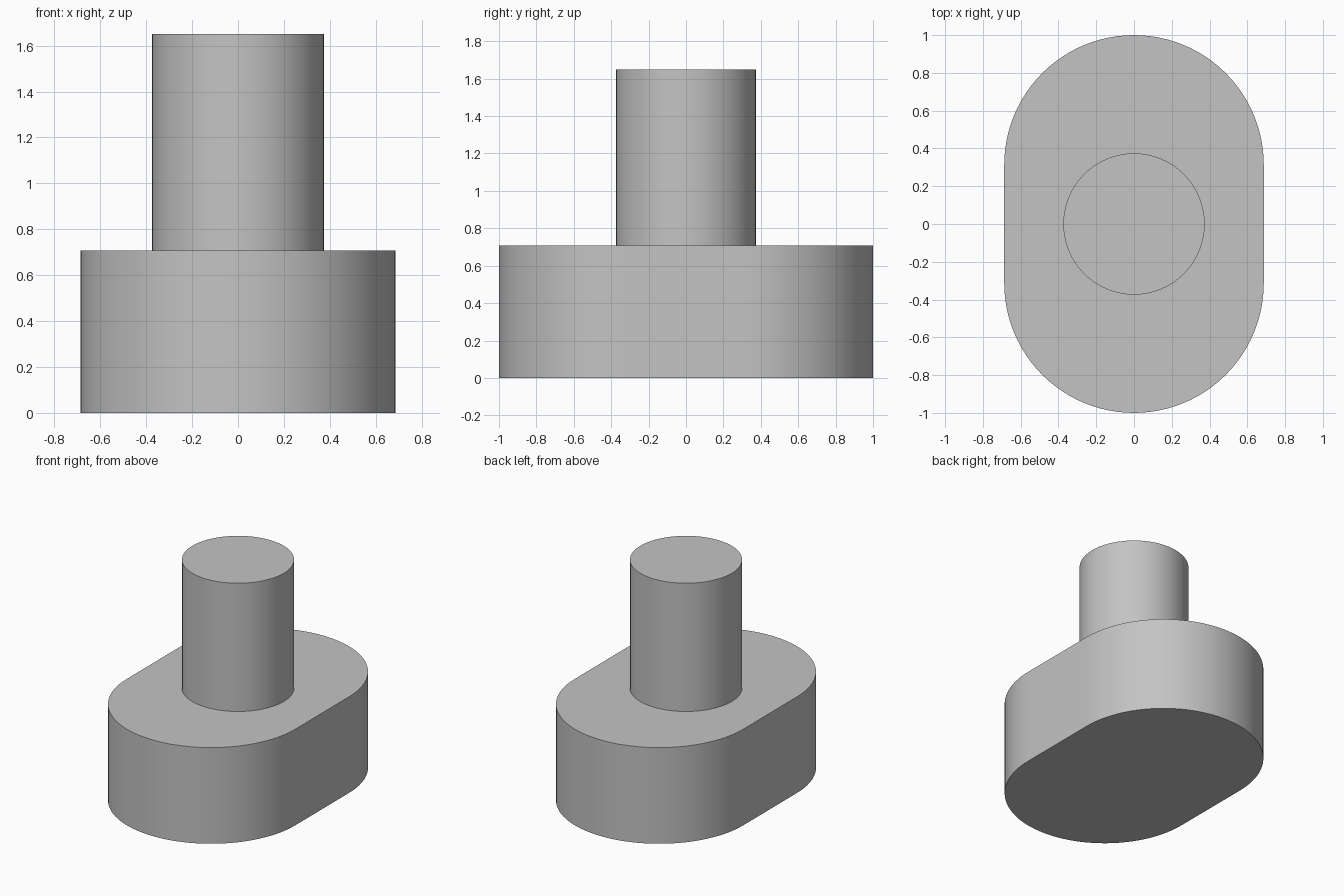
import bpy
import bmesh
from math import sin, cos, pi, radians

cube = bpy.data.objects.get("Cube")
if cube:
    bpy.data.objects.remove(cube, do_unlink=True)

# Plain grey for the whole model
GREY = (0.55, 0.55, 0.55, 1.0)
grey = bpy.data.materials.new("plain grey")
grey.use_nodes = True
grey.diffuse_color = GREY
grey.node_tree.nodes["Principled BSDF"].inputs["Base Color"].default_value = GREY


def slot_outline(radius, offset, steps):
    """Two half circles, their centres moved apart along y by the offset."""
    points = []
    for side, start in ((1, 0), (-1, pi)):
        for i in range(steps + 1):
            a = start + pi * i / steps
            points.append((radius * cos(a), radius * sin(a) + side * offset))
    return points


def circle_outline(radius, steps):
    return [(radius * cos(2 * pi * i / steps), radius * sin(2 * pi * i / steps))
            for i in range(steps)]


def extrude_outline(name, outline, bottom, top):
    """Solid prism from an outline, smooth round the side with sharp rims."""
    bm = bmesh.new()
    face = bm.faces.new([bm.verts.new((x, y, bottom)) for x, y in outline])
    result = bmesh.ops.extrude_face_region(bm, geom=[face], use_keep_orig=True)
    raised = [v for v in result["geom"] if isinstance(v, bmesh.types.BMVert)]
    bmesh.ops.translate(bm, verts=raised, vec=(0, 0, top - bottom))
    bmesh.ops.recalc_face_normals(bm, faces=bm.faces)
    mesh = bpy.data.meshes.new(name)
    bm.to_mesh(mesh)
    bm.free()
    mesh.materials.append(grey)
    obj = bpy.data.objects.new(name, mesh)
    bpy.context.collection.objects.link(obj)
    bpy.ops.object.select_all(action="DESELECT")
    obj.select_set(True)
    bpy.context.view_layer.objects.active = obj
    bpy.ops.object.shade_smooth_by_angle(angle=radians(30))
    return obj


# Rounded slot-shaped base
RADIUS = 0.687
BASE_TOP = 0.707
extrude_outline("base", slot_outline(RADIUS, 1 - RADIUS, 48), 0, BASE_TOP)

# Round post standing on the base
extrude_outline("post", circle_outline(0.374, 64), BASE_TOP, 1.65)
